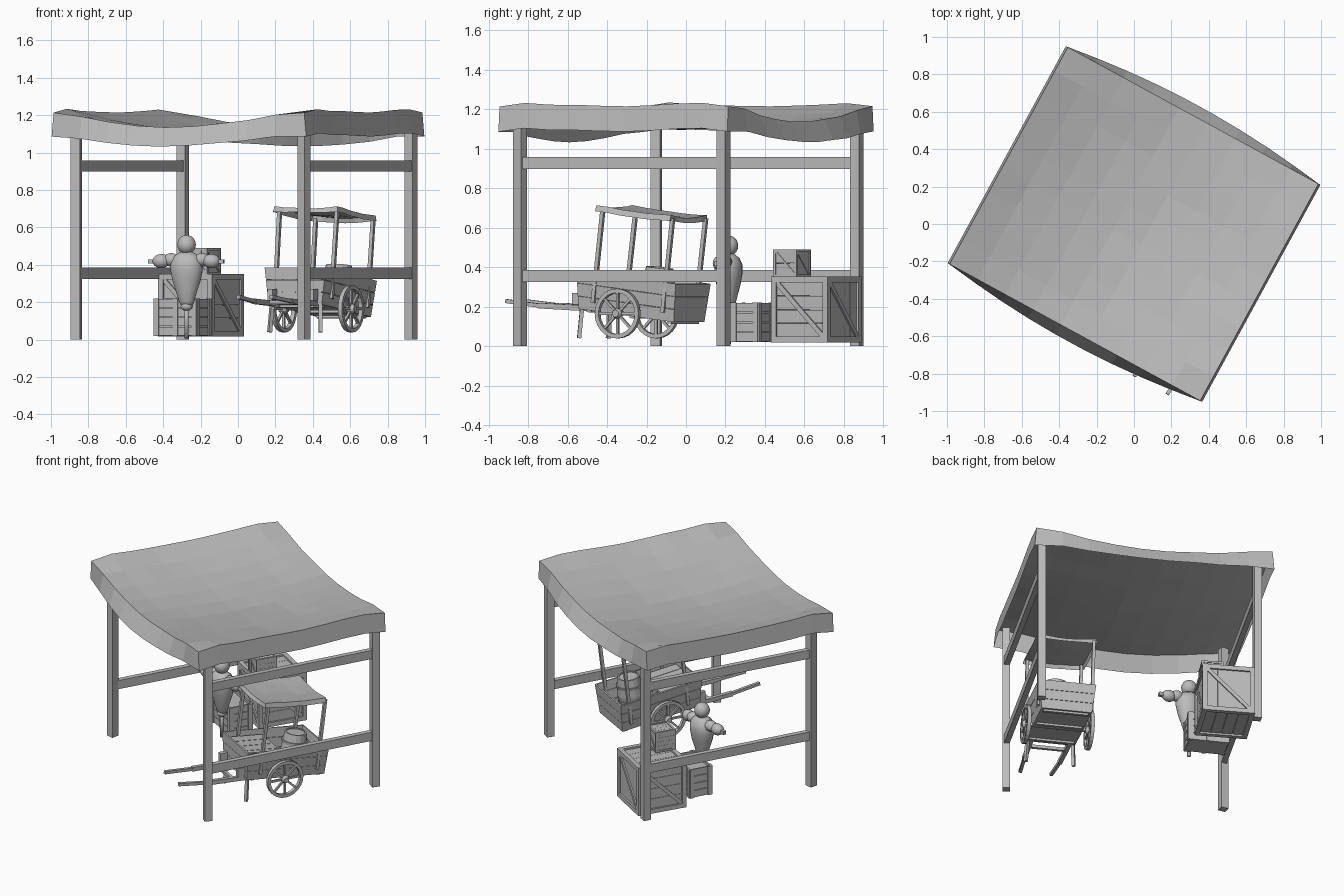
import bpy, bmesh, math, random
from mathutils import Matrix, Vector

random.seed(4)
if "Cube" in bpy.data.objects:
    bpy.data.objects.remove(bpy.data.objects["Cube"], do_unlink=True)

grey = bpy.data.materials.new("plain grey")
grey.use_nodes = True
GREY = (0.5, 0.5, 0.5, 1)
grey.diffuse_color = GREY
grey.node_tree.nodes["Principled BSDF"].inputs["Base Color"].default_value = GREY

YAW = math.radians(-28.6)


def frame(x, y, z=0, yaw=YAW):
    return Matrix.Translation((x, y, z)) @ Matrix.Rotation(yaw, 4, 'Z')


WORLD = Matrix()
STALL = frame(0, 0)


def finish(name, bm, mat, smooth=False):
    bmesh.ops.recalc_face_normals(bm, faces=bm.faces)
    mesh = bpy.data.meshes.new(name)
    bm.to_mesh(mesh)
    bm.free()
    mesh.materials.append(grey)
    for p in mesh.polygons:
        p.use_smooth = smooth
    obj = bpy.data.objects.new(name, mesh)
    obj.matrix_world = mat
    bpy.context.collection.objects.link(obj)
    return obj


def box(name, mat, centre, size):
    bm = bmesh.new()
    bmesh.ops.create_cube(bm, size=1)
    bmesh.ops.scale(bm, vec=size, verts=bm.verts)
    return finish(name, bm, mat @ Matrix.Translation(centre))


def beam(name, mat, a, b, wide, high):
    # Bar from a to b, its height kept upright
    a, b = Vector(a), Vector(b)
    d = b - a
    turn = d.to_track_quat('Z', 'Y').to_matrix().to_4x4()
    return box(name, mat @ Matrix.Translation((a + b) / 2) @ turn, (0, 0, 0), (wide, high, d.length))


def lathe(name, mat, profile, sides=20, smooth=True):
    # Revolve (radius, z) pairs
    bm = bmesh.new()
    rings = []
    for r, z in profile:
        rings.append([bm.verts.new((r * math.cos(t), r * math.sin(t), z))
                      for t in (math.tau * k / sides for k in range(sides))])
    for lo, hi in zip(rings, rings[1:]):
        for k in range(sides):
            n = (k + 1) % sides
            bm.faces.new((lo[k], lo[n], hi[n], hi[k]))
    bm.faces.new(rings[0][::-1])
    bm.faces.new(rings[-1])
    return finish(name, bm, mat, smooth)


def ball(name, mat, centre, size):
    bm = bmesh.new()
    bmesh.ops.create_uvsphere(bm, u_segments=16, v_segments=10, radius=1)
    bmesh.ops.scale(bm, vec=size, verts=bm.verts)
    return finish(name, bm, mat @ Matrix.Translation(centre), True)


def cloth(name, mat, half_u, half_v, height, drop, bulge, flare, jitter, n=9):
    # Sagging sheet with a hanging border
    bm = bmesh.new()
    grid = []
    for j in range(n + 1):
        b = 2 * j / n - 1
        row = []
        for i in range(n + 1):
            a = 2 * i / n - 1
            z = height(a, b) + random.uniform(-jitter, jitter)
            row.append(bm.verts.new((a * half_u, b * half_v, z)))
        grid.append(row)
    for j in range(n):
        for i in range(n):
            bm.faces.new((grid[j][i], grid[j][i + 1], grid[j + 1][i + 1], grid[j + 1][i]))
    rim = (grid[0][:-1] + [r[-1] for r in grid[:-1]]
           + grid[-1][:0:-1] + [r[0] for r in grid[:0:-1]])
    hem = []
    for v in rim:
        a, b = v.co.x / half_u, v.co.y / half_v
        out_u = flare * a if abs(a) > 0.99 else 0
        out_v = b * bulge * (1 - a * a) if abs(b) > 0.99 else 0
        fall = drop * (0.8 + 0.2 * a * a)
        hem.append(bm.verts.new(v.co + Vector((out_u, out_v, -fall))))
    for k in range(len(rim)):
        m = (k + 1) % len(rim)
        bm.faces.new((rim[k], hem[k], hem[m], rim[m]))
    return finish(name, bm, mat)


# Stall posts and side rails
posts = [(-0.865, -0.15, -12), (-0.295, 0.865, -28), (0.353, -0.84, -40), (0.925, 0.19, -34)]
for x, y, deg in posts:
    box("stall_post", frame(x, y, 0, math.radians(deg)), (0, 0, 0.585), (0.05, 0.05, 1.17))
for p, q in (posts[:2], posts[2:]):
    for z in (0.355, 0.928):
        beam("stall_rail", WORLD, (*p[:2], z), (*q[:2], z), 0.035, 0.06)


# Stall awning: a shallow bowl propped at the posts, drooping at its corners
def awning_height(a, b):
    dip = abs(a + 0.06 * (1 - a * a))
    prop = 0.03 * b * b * a ** 4
    droop = 0.03 if abs(a) > 0.99 and abs(b) > 0.99 else 0
    return 1.138 + 0.078 * dip ** 1.8 + prop - droop - 0.042 * (1 - b * b) * (1 - a * a)


cloth("awning", STALL, 0.763, 0.66, awning_height, 0.128, 0.06, 0.012, 0.004)

# Cart body, tipped towards its tail about the axle: lapped plank tiers on a floor
CART = frame(0.425, -0.248)
axle = Matrix.Translation((0, 0, 0.165))
TIPPED = CART @ axle @ Matrix.Rotation(math.radians(-7), 4, 'X') @ axle.inverted()
tiers = 3
for t in range(tiers):
    bm = bmesh.new()
    loops = []
    for f in (t / tiers, (t + 0.97) / tiers):
        w, back, front, z = 0.162 + 0.024 * f, 0.303, -0.25 - 0.025 * f, 0.158 + 0.197 * f
        loops.append([bm.verts.new(c) for c in
                      ((-w, front, z), (w, front, z), (w, back, z), (-w, back, z))])
    for k in range(4):
        m = (k + 1) % 4
        bm.faces.new((loops[0][k], loops[0][m], loops[1][m], loops[1][k]))
    side = finish("cart_plank_tier", bm, TIPPED)
    thick = side.modifiers.new("thickness", 'SOLIDIFY')
    thick.thickness = 0.014
box("cart_floor", TIPPED, (0, 0.027, 0.168), (0.32, 0.55, 0.016))
for v in (-0.2, 0.05, 0.27):
    box("cart_floor_bearer", TIPPED, (0, v, 0.157), (0.29, 0.025, 0.02))

# Planked load at the handle end of the cart
for k in range(4):
    box("cart_load_plank", TIPPED, (-0.117 + 0.078 * k, -0.13, 0.25), (0.074, 0.25, 0.15))

# Cart handles, stands, wheels and roof posts
beam("cart_axle", CART, (-0.21, 0, 0.165), (0.21, 0, 0.165), 0.02, 0.02)
beam("cart_crossbar", CART, (-0.13, -0.33, 0.2), (0.13, -0.33, 0.2), 0.02, 0.02)
for s in (-1, 1):
    beam("cart_handle", CART, (s * 0.125, -0.2, 0.19), (s * 0.115, -0.5, 0.205), 0.026, 0.028)
    beam("cart_handle_grip", CART, (s * 0.115, -0.49, 0.204), (s * 0.1, -0.7, 0.228), 0.02, 0.02)
    box("cart_handle_block", CART, (s * 0.125, -0.27, 0.24), (0.03, 0.06, 0.06))
    beam("cart_stand", CART, (s * 0.155, -0.25, 0.04), (s * 0.145, -0.235, 0.22), 0.02, 0.02)
    for v in (-0.165, 0.24):
        beam("cart_roof_post", TIPPED, (s * 0.172, v, 0.2), (s * 0.175, v, 0.68), 0.02, 0.02)
    hub = CART @ Matrix.Translation((s * 0.205, 0, 0.165)) @ Matrix.Rotation(math.pi / 2, 4, 'Y')
    rim = lathe("wheel_rim", hub, [(0.105, -0.012), (0.126, -0.012), (0.126, 0.012), (0.105, 0.012)], 24, False)
    # Open the rim: drop the caps and close the inner wall
    bm = bmesh.new()
    bm.from_mesh(rim.data)
    bmesh.ops.delete(bm, geom=[f for f in bm.faces if len(f.verts) > 4], context='FACES_ONLY')
    bmesh.ops.bridge_loops(bm, edges=[e for e in bm.edges if e.is_boundary])
    bmesh.ops.recalc_face_normals(bm, faces=bm.faces)
    bm.to_mesh(rim.data)
    bm.free()
    lathe("wheel_hub", hub, [(0.018, -0.025), (0.026, -0.01), (0.026, 0.01), (0.018, 0.025)], 12, False)
    for k in range(8):
        t = math.tau * k / 8
        d = Vector((math.cos(t), math.sin(t), 0))
        beam("wheel_spoke", hub, d * 0.02, d * 0.11, 0.013, 0.013)


# Cart roof
def roof_height(a, b):
    return 0.676 + 0.013 * a * a + 0.006 * b * b


cloth("cart_roof", TIPPED @ Matrix.Translation((0, 0.02, 0)), 0.19, 0.217,
      roof_height, 0.03, 0.012, 0.008, 0.002, 6)

# Barrel in the cart
BARREL = TIPPED @ Matrix.Translation((0.045, 0.127, 0))
lathe("barrel", BARREL, [(0.065, 0.17), (0.078, 0.23), (0.084, 0.29), (0.078, 0.36), (0.07, 0.415),
                         (0.06, 0.415), (0.06, 0.408)], 16, False)
for z in (0.245, 0.345):
    lathe("barrel_hoop", BARREL, [(0.084, z), (0.086, z + 0.018)], 16, False)


# Braced crates
def crate(name, mat, size):
    h, t = size / 2, size * 0.09
    e = h - t / 2
    gap = size * 0.006
    wide = (size - 2 * t - gap) / 4
    for axis in range(3):
        turn = Matrix.Rotation(math.pi / 2, 4, 'XYZ'[axis]) if axis < 2 else Matrix()
        local = mat @ turn
        for a in (-e, e):
            for b in (-e, e):
                box(name + "_edge", local, (a, b, 0), (t, t, size))
            # Plank panels on the pair of faces across this axis
            for k in range(4):
                off = (k - 1.5) * (wide + gap)
                box(name + "_plank", local, (off, 0, a * 0.97), (wide, size - t, t * 0.5))
    for k in range(4):
        side = mat @ Matrix.Rotation(k * math.pi / 2, 4, 'Z')
        r = h - t
        beam(name + "_brace", side, (-r, -e, r), (r, -e, -r), t * 0.8, t * 0.8)


crate("large_crate", frame(-0.197, 0.66, 0.185, math.radians(-31)), 0.335)
crate("small_crate", frame(-0.187, 0.538, 0.42, math.radians(-32)), 0.14)

# Low slatted crate
LOW = frame(-0.297, 0.36, 0.02)
box("low_crate_core", LOW, (0, 0, 0.09), (0.24, 0.14, 0.18))
for s in (-1, 1):
    for k in range(4):
        z = 0.025 + 0.05 * k
        box("low_crate_slat", LOW, (0, s * 0.073, z), (0.255, 0.01, 0.046))
        box("low_crate_end_slat", LOW, (s * 0.123, 0, z), (0.01, 0.15, 0.046))
    for u in (-0.115, 0, 0.115):
        box("low_crate_batten", LOW, (u, s * 0.079, 0.1), (0.028, 0.008, 0.2))
    for v in (-0.063, 0.063):
        box("low_crate_end_batten", LOW, (s * 0.13, v, 0.1), (0.008, 0.028, 0.2))

# Dummy on a pole, its torso flatter front to back
DUMMY = frame(-0.275, 0.215, 0, math.radians(-14))
lathe("dummy_body", DUMMY @ Matrix.Diagonal((1, 0.8, 1, 1)),
      [(0.028, 0.18), (0.04, 0.2), (0.055, 0.25), (0.075, 0.31), (0.088, 0.37),
       (0.088, 0.41), (0.07, 0.445), (0.035, 0.468)])
lathe("dummy_pole", DUMMY, [(0.012, 0.01), (0.012, 0.2)], 10)
ball("dummy_foot_knob", DUMMY, (0, 0, 0.178), (0.032, 0.032, 0.025))
ball("dummy_head", DUMMY, (0, 0, 0.508), (0.05, 0.05, 0.052))
for s in (-1, 1):
    ball("dummy_shoulder", DUMMY, (s * 0.085, 0, 0.427), (0.045, 0.038, 0.036))
    ball("dummy_arm", DUMMY, (s * 0.138, -0.008, 0.42), (0.048, 0.038, 0.038))
    beam("dummy_arm_peg", DUMMY, (s * 0.15, -0.01, 0.418), (s * 0.208, -0.01, 0.418), 0.024, 0.024)
